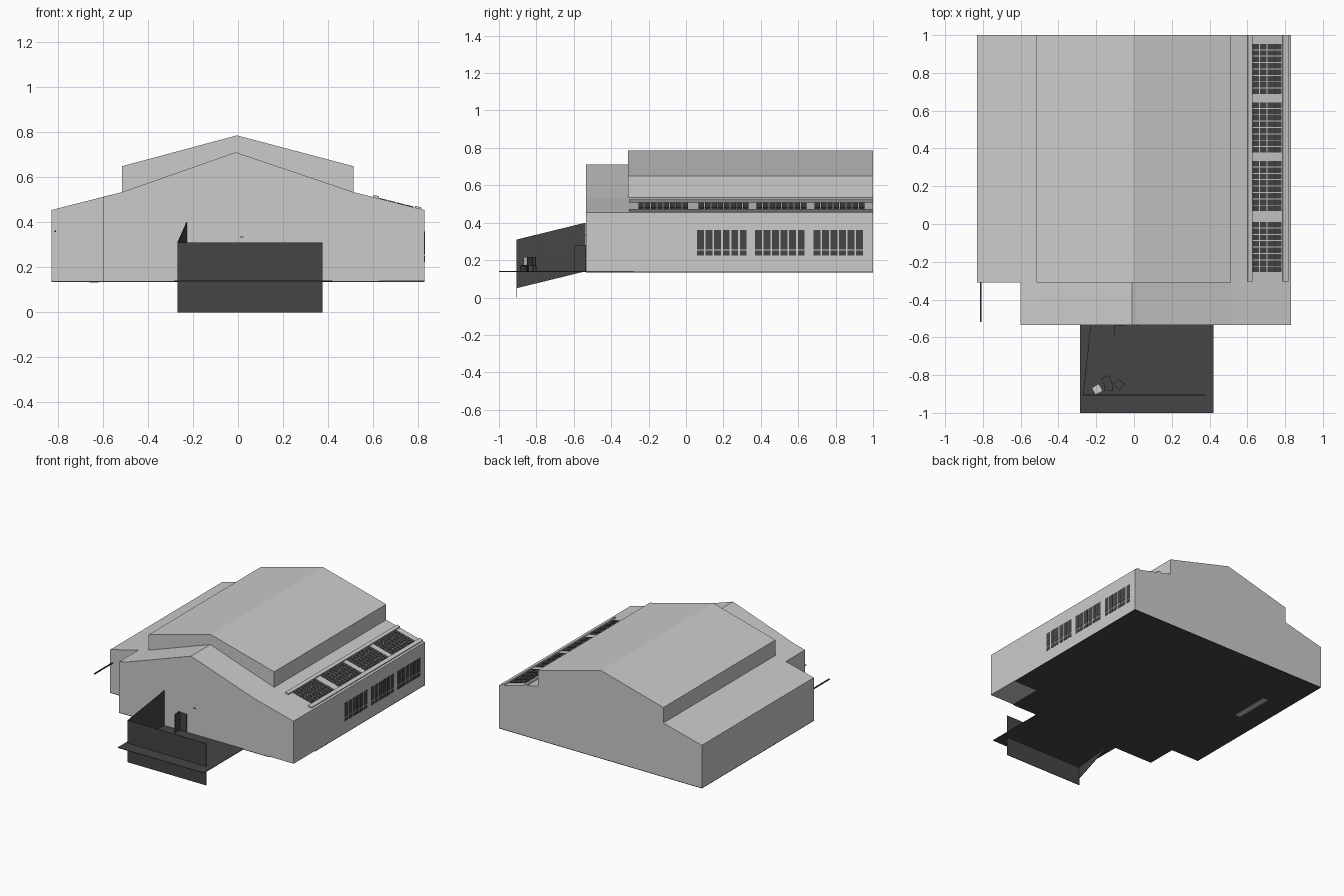
import bpy, bmesh, math
from mathutils import Matrix, Vector

if "Cube" in bpy.data.objects:
    bpy.data.objects.remove(bpy.data.objects["Cube"])


def material(name, v):
    m = bpy.data.materials.new(name)
    m.diffuse_color = (v, v, v, 1)
    m.use_nodes = True
    m.node_tree.nodes["Principled BSDF"].inputs["Base Color"].default_value = m.diffuse_color
    return m


LIGHT = material("light_grey", 0.60)
DARK = material("dark_grey", 0.06)


def finish(name, bm, mat):
    bmesh.ops.recalc_face_normals(bm, faces=bm.faces)
    me = bpy.data.meshes.new(name)
    bm.to_mesh(me)
    bm.free()
    me.materials.append(mat)
    ob = bpy.data.objects.new(name, me)
    bpy.context.collection.objects.link(ob)
    return ob


def boxes(name, ranges, mat, matrix=Matrix()):
    """One object made of boxes, each given as (x0, x1, y0, y1, z0, z1)."""
    bm = bmesh.new()
    for x0, x1, y0, y1, z0, z1 in ranges:
        c = Vector(((x0 + x1) / 2, (y0 + y1) / 2, (z0 + z1) / 2))
        m = Matrix.Translation(c) @ Matrix.Diagonal((x1 - x0, y1 - y0, z1 - z0, 1))
        bmesh.ops.create_cube(bm, size=1, matrix=matrix @ m)
    return finish(name, bm, mat)


def prism(name, pts, offset, mat):
    """Flat polygon pushed along an offset vector."""
    bm = bmesh.new()
    f = bm.faces.new([bm.verts.new(p) for p in pts])
    r = bmesh.ops.extrude_face_region(bm, geom=[f])
    bmesh.ops.translate(bm, vec=offset,
                        verts=[v for v in r["geom"] if isinstance(v, bmesh.types.BMVert)])
    return finish(name, bm, mat)


# Main hall with raised centre roof
hall = [(-.83, .14), (.83, .14), (.83, .455), (.513, .535), (.513, .65), (-.005, .787),
        (-.515, .65), (-.515, .535), (-.83, .455)]
prism("main_hall", [(x, -.31, z) for x, z in hall], (0, 1.31, 0), LIGHT)

# Lower front gable, with the left corner cut back
gable = [(-.60, .14), (.83, .14), (.83, .455), (.513, .535), (-.01, .712),
         (-.515, .535), (-.60, .513)]
prism("front_gable", [(x, -.535, z) for x, z in gable], (0, .225, 0), LIGHT)

# Dark floor slab, open at the front right corner
floor = [(-.83, -.31), (-.60, -.31), (-.60, -.535), (.63, -.535), (.63, -.28), (.83, -.28),
         (.83, 1), (-.83, 1)]
prism("floor_slab", [(x, y, .135) for x, y in floor], (0, 0, .005), DARK)
boxes("floor_hatch", [(-.66, -.62, .34, .64, .133, .135)], LIGHT)

# Side windows: three groups of six, each with a tall and a short pane
panes = []
for y0 in (.06, .37, .682):
    for i in range(6):
        y = y0 + i * .0455
        for z0, z1 in ((.225, .25), (.258, .36)):
            panes.append((.828, .832, y, y + .037, z0, z1))
boxes("side_windows", panes, DARK)

# Roof glazing, laid out flat then tilted onto the right roof slope
slope = math.atan2(.08, .317)
tilt = Matrix.Translation((.513, 0, .535)) @ Matrix.Rotation(slope, 4, 'Y')
u = lambda x: (x - .513) / math.cos(slope)
glass = []
for y0 in (-.255, .068, .378, .688):
    for r in range(8):
        for c in range(4):
            x, y = .628 + c * .039, y0 + r * .0338
            glass.append((u(x), u(x + .034), y, y + .029, -.002, .003))
boxes("roof_glazing", glass, DARK, tilt)
boxes("glazing_rails", [(u(.60), u(.625), -.305, 1, -.002, .010),
                        (u(.786), u(.815), -.305, 1, -.002, .008)], LIGHT, tilt)

# Front terrace: deck, front panel and sloping left screen
boxes("terrace_deck", [(-.285, .42, -1, -.535, .137, .141)], DARK)
boxes("terrace_front_panel", [(-.27, .375, -.907, -.903, 0, .31)], DARK)
prism("terrace_side_screen", [(-.27, -.905, .05), (-.23, -.537, .14), (-.23, -.537, .40),
                              (-.27, -.905, .31)], (.003, 0, 0), DARK)

# Front door opening and open door leaf
boxes("front_door", [(-.10, -.045, -.538, -.534, .14, .275)], DARK)
boxes("door_leaf", [(-.104, -.10, -.595, -.535, .14, .28)], DARK)
boxes("wall_vent", [(.01, .025, -.538, -.534, .332, .338)], DARK)


# Terrace furniture: seats on legs with a back rest
def chair(name, x, y, turn, mat):
    m = Matrix.Translation((x, y, .141)) @ Matrix.Rotation(turn, 4, 'Z')
    s = .022
    legs = [(a - .002, a + .002, b - .002, b + .002, 0, .03)
            for a in (-s, s) for b in (-s, s)]
    boxes(name, legs + [(-s, s, -s, s, .028, .033), (-s, s, s - .003, s, .03, .075)], mat, m)


chair("light_chair", -.195, -.875, .5, LIGHT)
chair("dark_chair", -.08, -.85, -.7, DARK)
chair("small_chair", -.145, -.83, .4, DARK)
boxes("terrace_table", [(-.155, -.11, -.885, -.845, .165, .170),
                        (-.136, -.129, -.868, -.861, .14, .165)], DARK)

# Thin arm reaching forward from the left wing
boxes("left_wing_arm", [(-.816, -.808, -.52, -.31, .357, .364)], DARK)
